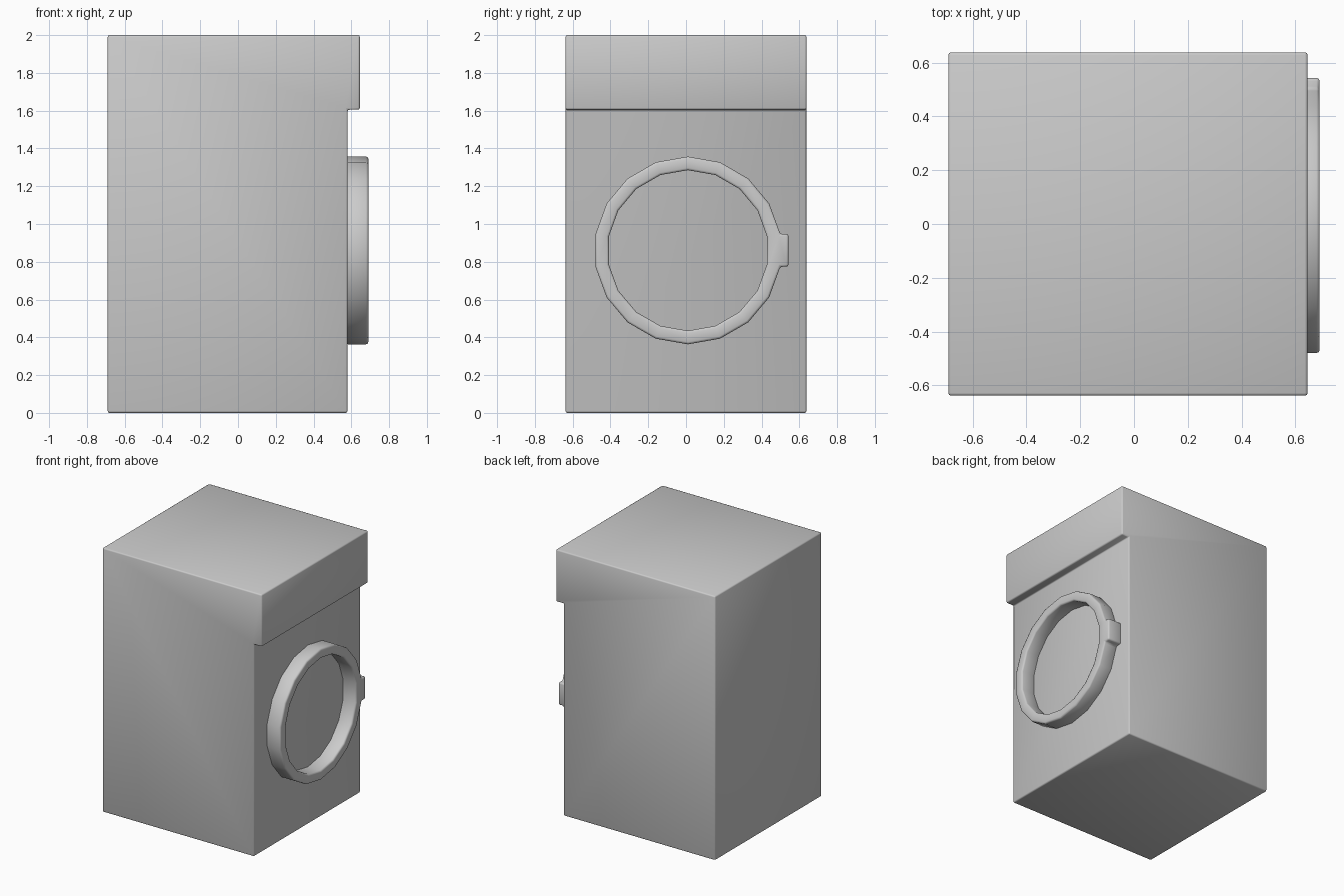
import bpy, bmesh, math

if "Cube" in bpy.data.objects:
    bpy.data.objects.remove(bpy.data.objects["Cube"])


def finish(name, bm, width):
    """Turn a bmesh into a smooth object with small rounded edges."""
    bmesh.ops.recalc_face_normals(bm, faces=bm.faces)
    mesh = bpy.data.meshes.new(name)
    bm.to_mesh(mesh)
    bm.free()
    for p in mesh.polygons:
        p.use_smooth = True
    ob = bpy.data.objects.new(name, mesh)
    bpy.context.collection.objects.link(ob)
    bev = ob.modifiers.new("rounded_edges", 'BEVEL')
    bev.width = width
    bev.segments = 2
    bev.limit_method = 'ANGLE'
    bev.angle_limit = math.radians(30)
    return ob


# Cabinet: side profile with overhanging control panel, extruded across y
profile = [(-0.69, 0), (0.58, 0), (0.58, 1.605), (0.645, 1.605), (0.645, 2), (-0.69, 2)]
HALF = 0.638
bm = bmesh.new()
side = bm.faces.new([bm.verts.new((x, -HALF, z)) for x, z in profile])
ext = bmesh.ops.extrude_face_region(bm, geom=[side], use_keep_orig=True)
for v in ext["geom"]:
    if isinstance(v, bmesh.types.BMVert):
        v.co.y = HALF
finish("cabinet", bm, 0.01)

# Door ring: 18-sided hoop, with one outer facet pulled out as the handle
SIDES, CY, CZ = 18, 0.01, 0.86
section = [(0.57, 0.497), (0.69, 0.497), (0.69, 0.425), (0.57, 0.425)]
bm = bmesh.new()
rings = []
for i in range(SIDES):
    a = 2 * math.pi * i / SIDES
    rings.append([bm.verts.new((x, CY + r * math.sin(a), CZ + r * math.cos(a)))
                  for x, r in section])
outer = []
for i in range(SIDES):
    a, b = rings[i], rings[(i + 1) % SIDES]
    for k in range(4):
        n = (k + 1) % 4
        f = bm.faces.new((a[k], a[n], b[n], b[k]))
        if k == 0:
            outer.append(f)
bm.normal_update()
handle = max(outer, key=lambda f: f.calc_center_median().y)
bmesh.ops.extrude_discrete_faces(bm, faces=[])
res = bmesh.ops.extrude_face_region(bm, geom=[handle])
for v in res["geom"]:
    if isinstance(v, bmesh.types.BMVert):
        v.co.y = 0.543
bm.faces.remove(handle) if handle.is_valid else None
finish("door_ring", bm, 0.012)
